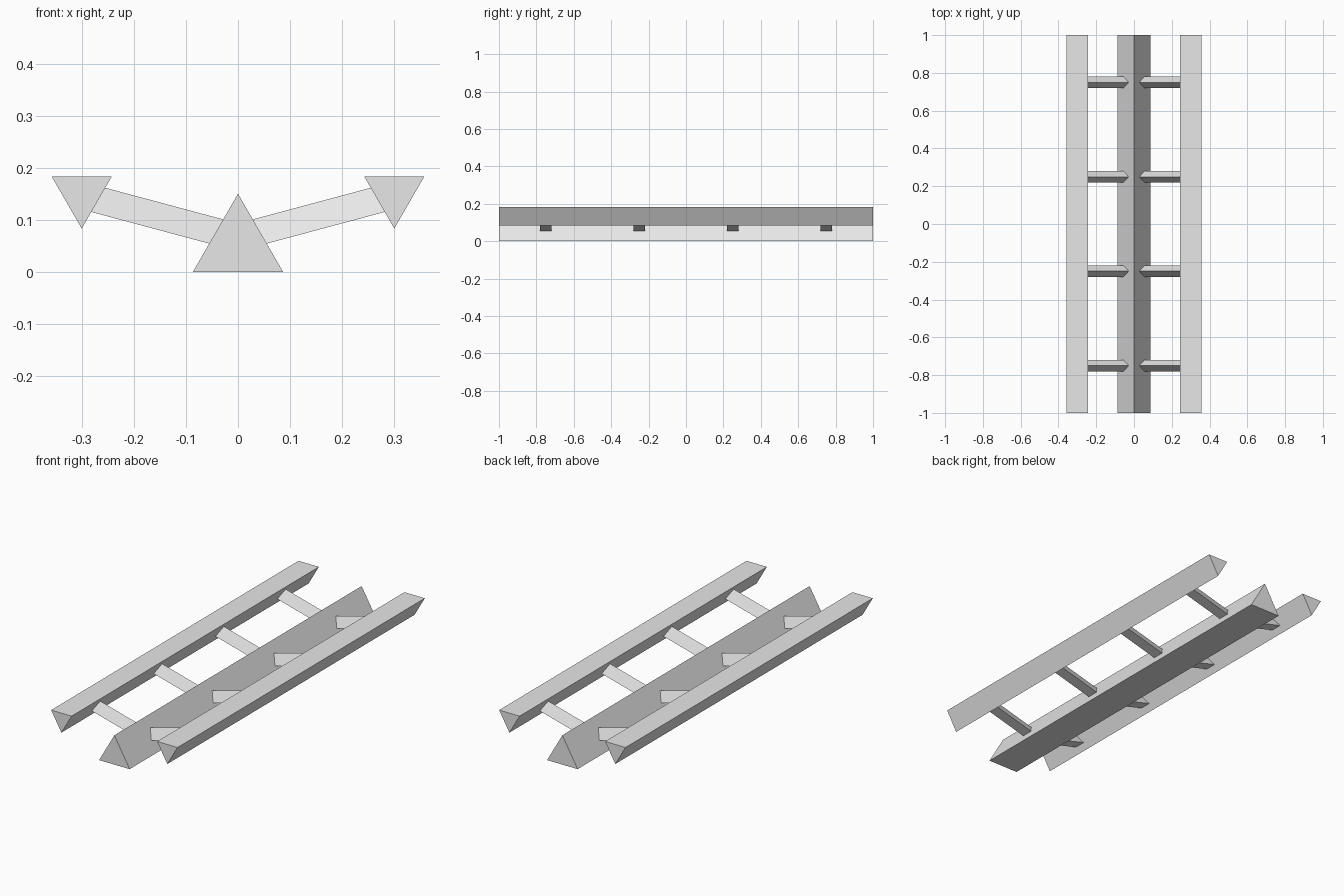
import bpy
import bmesh
from math import radians, sin, cos, tan, pi
from mathutils import Matrix, Vector

cube = bpy.data.objects.get("Cube")
if cube:
    bpy.data.objects.remove(cube, do_unlink=True)

# Single light grey material
grey = bpy.data.materials.new("light grey")
grey.use_nodes = True
grey.diffuse_color = (0.8, 0.8, 0.8, 1)
grey.node_tree.nodes["Principled BSDF"].inputs["Base Color"].default_value = (0.8, 0.8, 0.8, 1)


def triangle_prism(name, radius, start, end, point_up=True):
    """Equilateral prism whose axis runs from start to end."""
    start, end = Vector(start), Vector(end)
    along = (end - start).normalized()
    side = Vector((0, 0, 1)).cross(along).normalized()
    up = along.cross(side)
    first = pi / 2 if point_up else -pi / 2
    bm = bmesh.new()
    rings = []
    for centre in (start, end):
        angles = [first + i * 2 * pi / 3 for i in range(3)]
        rings.append([bm.verts.new(centre + radius * (cos(a) * side + sin(a) * up)) for a in angles])
    a, b = rings
    bm.faces.new(a)
    bm.faces.new(b)
    for i in range(3):
        j = (i + 1) % 3
        bm.faces.new((a[i], a[j], b[j], b[i]))
    bmesh.ops.recalc_face_normals(bm, faces=bm.faces)
    mesh = bpy.data.meshes.new(name)
    bm.to_mesh(mesh)
    bm.free()
    mesh.materials.append(grey)
    obj = bpy.data.objects.new(name, mesh)
    bpy.context.collection.objects.link(obj)
    return obj


# Long rails: keel pointing up, outer rails pointing down
triangle_prism("centre_rail", 0.1, (0, -1, 0.05), (0, 1, 0.05))
slope = tan(radians(15))
for label, s in (("left", 1), ("right", -1)):
    triangle_prism(label + "_rail", 0.0667, (s * 0.3, -1, 0.15), (s * 0.3, 1, 0.15), False)
    # Sloping struts, ridge upward, with their ends buried in the rails
    for n, y in enumerate((-0.75, -0.25, 0.25, 0.75), 1):
        inner, outer, base = 0.02, 0.295, 0.0575
        triangle_prism(f"{label}_strut_{n}", 0.0345,
                       (s * inner, y, base + inner * slope),
                       (s * outer, y, base + outer * slope))
